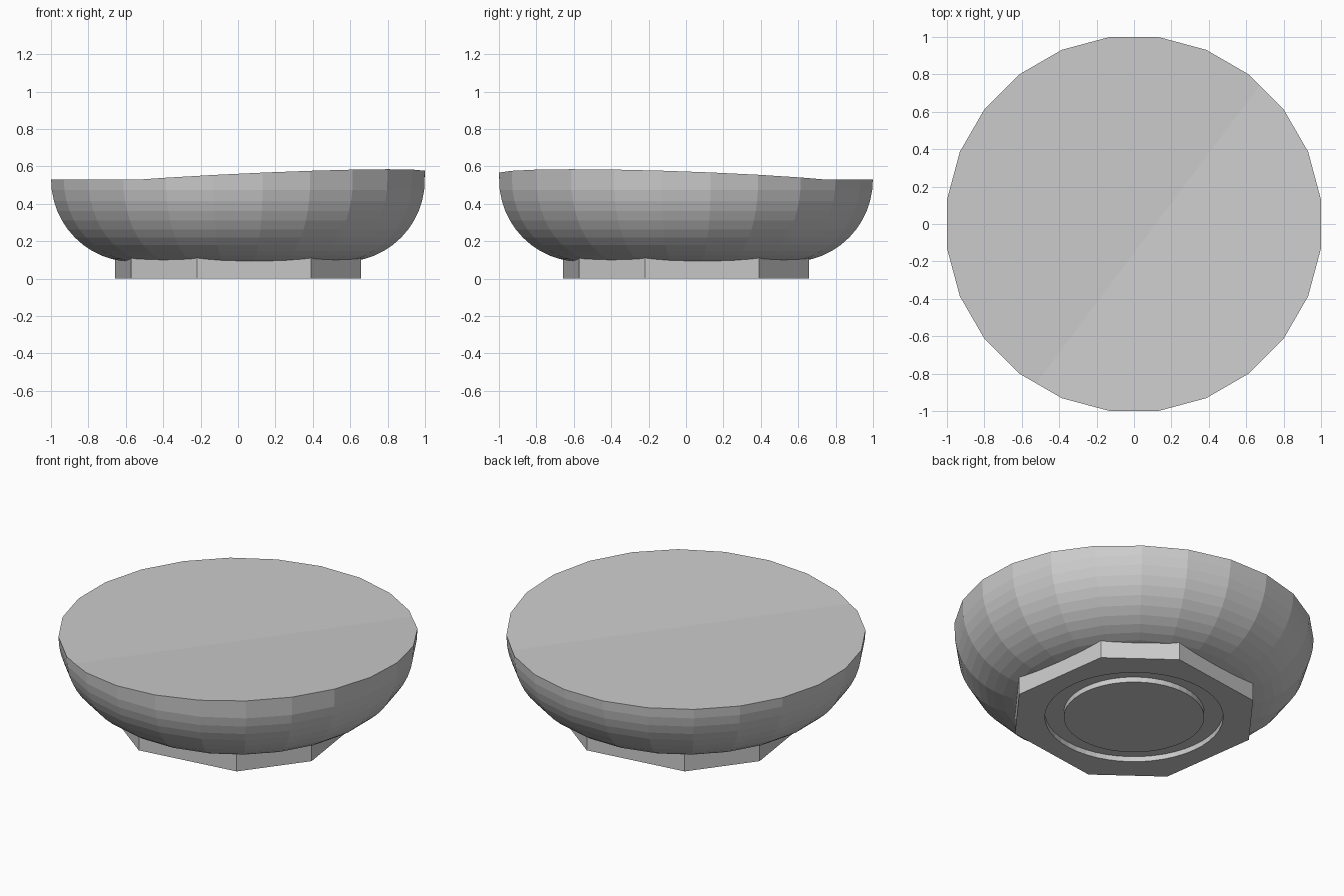
import bpy
import bmesh
from math import sin, cos, pi, radians

if "Cube" in bpy.data.objects:
    bpy.data.objects.remove(bpy.data.objects["Cube"], do_unlink=True)

gray = bpy.data.materials.new("plain gray")
gray.use_nodes = True
color = (0.6, 0.6, 0.6, 1)
gray.diffuse_color = color
gray.node_tree.nodes["Principled BSDF"].inputs["Base Color"].default_value = color


def finish(bm, name):
    bmesh.ops.recalc_face_normals(bm, faces=bm.faces)
    mesh = bpy.data.meshes.new(name)
    bm.to_mesh(mesh)
    bm.free()
    mesh.materials.append(gray)
    obj = bpy.data.objects.new(name, mesh)
    bpy.context.collection.objects.link(obj)
    return obj


def bridge(bm, a, b):
    for i in range(len(a)):
        j = (i + 1) % len(a)
        bm.faces.new((a[i], a[j], b[j], b[i]))


def ring(bm, radius, z, sides, turn=0.0):
    angles = [2 * pi * (i + turn) / sides for i in range(sides)]
    return [bm.verts.new((radius * cos(a), radius * sin(a), z)) for a in angles]


# Bowl body: quarter-round side with a flat underside
SIDES, STEPS, RIM_Z, CURVE = 24, 12, 0.53, 0.44
bm = bmesh.new()
rings = []
for k in range(STEPS + 1):
    a = pi / 2 * k / STEPS
    radius = 1.008 - CURVE + CURVE * sin(a)
    rings.append(ring(bm, radius, RIM_Z - CURVE * cos(a), SIDES, 0.5))
for low, high in zip(rings, rings[1:]):
    bridge(bm, low, high)
bm.faces.new(rings[0])
cap = bm.faces.new(rings[-1])

# Crease the top and tilt one half gently upward
top = [cap, *cap.edges, *cap.verts]
bmesh.ops.bisect_plane(bm, geom=top, dist=1e-5,
                       plane_co=(0.074, -0.056, RIM_Z), plane_no=(0.8, -0.6, 0))
for v in bm.verts:
    if v.co.z > RIM_Z - 1e-4:
        v.co.z = RIM_Z + 0.06 * max(0, 0.8 * v.co.x - 0.6 * v.co.y - 0.093)
finish(bm, "bowl_body")

# Foot: square with cut corners, grooved underneath
FOOT_TOP, GROOVE = 0.125, 0.032
bm = bmesh.new()
corners = [radians(q * 90 + off) for q in range(4) for off in (-55.6, -18.4)]
bottom = [bm.verts.new((0.693 * cos(a), 0.693 * sin(a), 0)) for a in corners]
upper = [bm.verts.new((v.co.x, v.co.y, FOOT_TOP)) for v in bottom]
bridge(bm, bottom, upper)
bm.faces.new(upper)

groove = [ring(bm, r, z, 48) for r, z in
          ((0.5, 0), (0.5, GROOVE), (0.394, GROOVE), (0.394, 0))]
for a, b in zip(groove, groove[1:]):
    bridge(bm, a, b)
bm.faces.new(groove[-1])

# Fill the underside between the foot outline and the groove
edges = [bm.edges.get((loop[i - 1], loop[i]))
         for loop in (bottom, groove[0]) for i in range(len(loop))]
bmesh.ops.triangle_fill(bm, edges=edges, use_beauty=True)
finish(bm, "foot")
